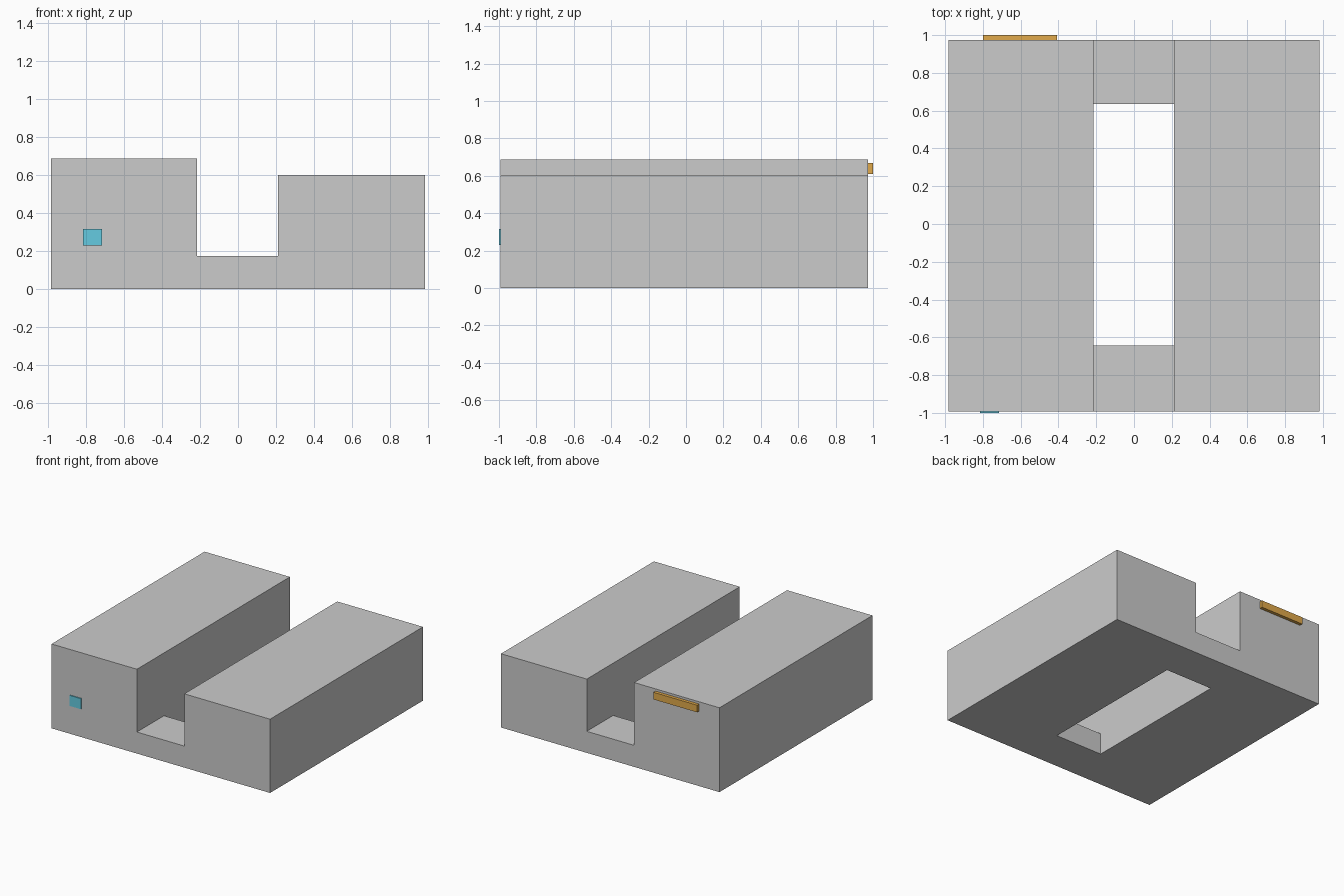
import bpy, bmesh

if "Cube" in bpy.data.objects:
    bpy.data.objects.remove(bpy.data.objects["Cube"])

def make_object(name, bm, color=None):
    bmesh.ops.recalc_face_normals(bm, faces=bm.faces)
    mesh = bpy.data.meshes.new(name)
    bm.to_mesh(mesh)
    bm.free()
    obj = bpy.data.objects.new(name, mesh)
    bpy.context.collection.objects.link(obj)
    if color:
        mat = bpy.data.materials.new(name + "_colour")
        mat.diffuse_color = color
        mat.use_nodes = True
        mat.node_tree.nodes["Principled BSDF"].inputs["Base Color"].default_value = mat.diffuse_color
        mesh.materials.append(mat)
    return obj

def prism(name, profile, y0, y1, color=None):
    """Extrude an (x, z) outline along y."""
    bm = bmesh.new()
    front = [bm.verts.new((x, y0, z)) for x, z in profile]
    back = [bm.verts.new((x, y1, z)) for x, z in profile]
    bm.faces.new(front)
    bm.faces.new(back[::-1])
    n = len(profile)
    for i in range(n):
        j = (i + 1) % n
        bm.faces.new((front[i], back[i], back[j], front[j]))
    return make_object(name, bm, color)

def box(name, x0, x1, y0, y1, z0, z1, color=None):
    return prism(name, [(x0, z0), (x1, z0), (x1, z1), (x0, z1)], y0, y1, color)

HALF, SLOT_L, SLOT_R = 0.983, -0.215, 0.211
FLOOR, LEFT_TOP, RIGHT_TOP = 0.175, 0.686, 0.60
FRONT, BACK = -0.992, 0.974

# U-shaped body with a taller left block
body = prism("body", [(-HALF, 0), (HALF, 0), (HALF, RIGHT_TOP), (SLOT_R, RIGHT_TOP),
                      (SLOT_R, FLOOR), (SLOT_L, FLOOR), (SLOT_L, LEFT_TOP),
                      (-HALF, LEFT_TOP)], FRONT, BACK)

# Rectangular opening through the slot floor
cutter = box("floor_opening_cutter", SLOT_L, SLOT_R, -0.644, 0.635, -0.1, 0.3)
cutter.hide_render = True
cutter.hide_viewport = True
cut = body.modifiers.new("floor_opening", "BOOLEAN")
cut.operation = "DIFFERENCE"
cut.solver = "EXACT"
cut.object = cutter

# Small front panel and rear ledge strip
box("front_panel", -0.815, -0.714, -1.0, FRONT + 0.004, 0.23, 0.316, (0.13, 0.6, 0.75, 1))
box("rear_strip", -0.80, -0.408, BACK - 0.004, 1.0, 0.61, 0.668, (0.75, 0.4, 0.07, 1))
